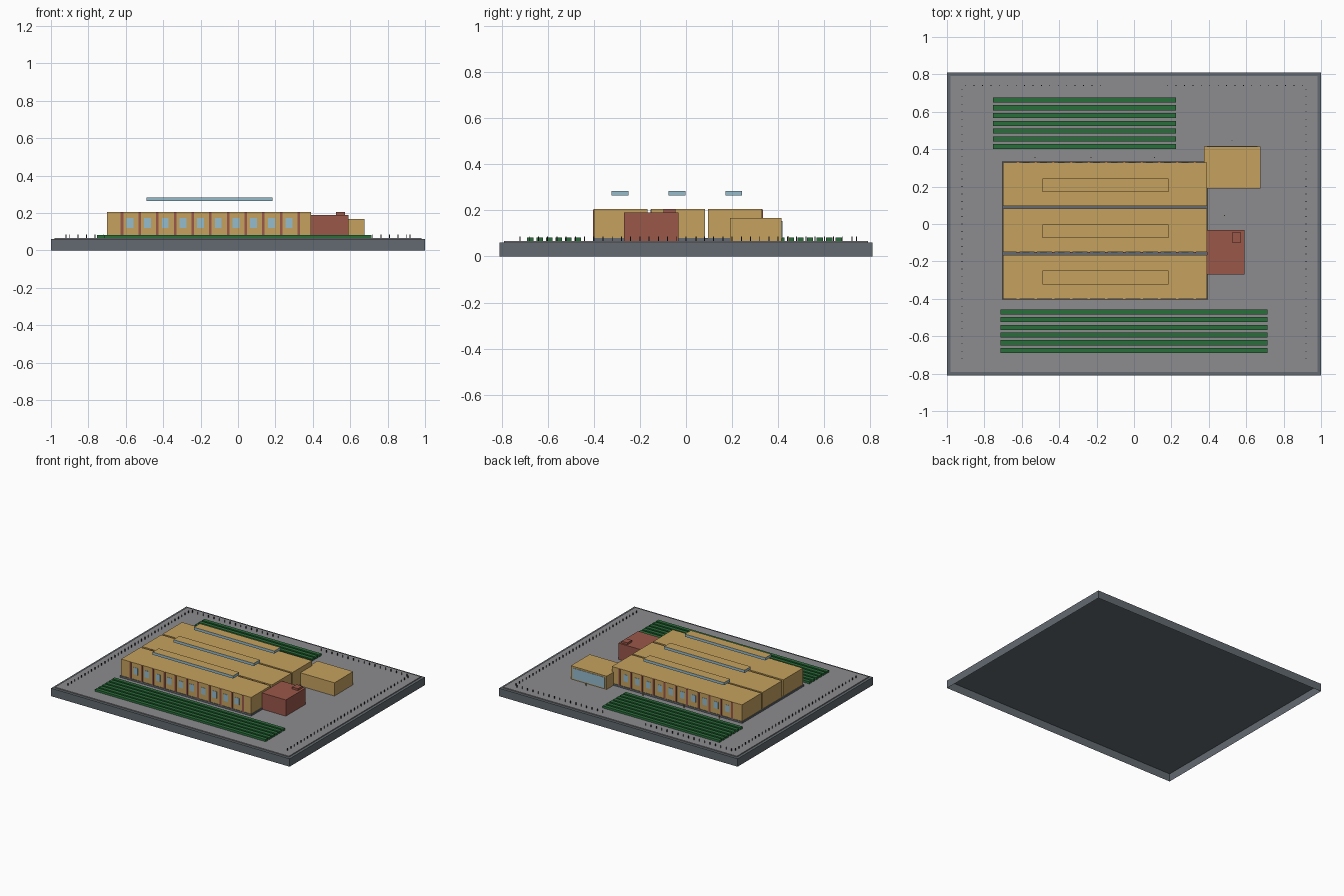
import bpy
import bmesh

old = bpy.data.objects.get("Cube")
if old:
    bpy.data.objects.remove(old, do_unlink=True)


def linear(c):
    c /= 255
    return c / 12.92 if c <= 0.04045 else ((c + 0.055) / 1.055) ** 2.4


def material(name, r, g, b):
    m = bpy.data.materials.new(name)
    m.use_nodes = True
    col = (linear(r), linear(g), linear(b), 1)
    m.diffuse_color = col
    m.node_tree.nodes["Principled BSDF"].inputs["Base Color"].default_value = col
    return m


STONE = material("dark slate", 98, 106, 112)
PAVING = material("paving grey", 140, 139, 143)
TAN = material("ochre wall", 198, 162, 94)
RED = material("red brick", 154, 87, 73)
GLASS = material("pale blue glass", 150, 188, 205)
GREEN = material("hedge green", 42, 110, 58)
IRON = material("dark iron", 45, 46, 50)


def boxes(name, mat, items, open_bottom=False):
    """One object made of boxes given as ((x0, x1), (y0, y1), (z0, z1))."""
    bm = bmesh.new()
    for spans in items:
        cube = bmesh.ops.create_cube(bm, size=1)
        for v in cube["verts"]:
            v.co = [(a + b) / 2 + c * (b - a) for (a, b), c in zip(spans, v.co)]
    if open_bottom:
        bm.normal_update()
        down = [f for f in bm.faces if f.normal.z < -0.5]
        bmesh.ops.delete(bm, geom=down, context='FACES_ONLY')
    mesh = bpy.data.meshes.new(name)
    bm.to_mesh(mesh)
    bm.free()
    ob = bpy.data.objects.new(name, mesh)
    mesh.materials.append(mat)
    bpy.context.collection.objects.link(ob)
    return ob


def around(c, w):
    return (c - w / 2, c + w / 2)


# Hollow base tray and paved ground
boxes("base", STONE, [((-1, 1), (-0.81, 0.81), (0, 0.06))], open_bottom=True)
boxes("paving", PAVING, [((-0.98, 0.98), (-0.79, 0.79), (0.06, 0.067))], open_bottom=True)
GROUND = 0.067

# Three parallel wings on a shared plinth
HALL_X = (-0.70, 0.39)
WINGS = [(-0.40, -0.167), (-0.151, 0.082), (0.096, 0.33)]
boxes("plinth", STONE, [((-0.705, 0.395), (-0.404, 0.334), (GROUND, 0.08))])
for label, span in zip(("front", "middle", "back"), WINGS):
    boxes(label + "_wing", TAN, [(HALL_X, span, (0.08, 0.205))])

# Brick pilasters and windows along the facades
STEP = 0.0945
facades = [("front", WINGS[0][0], -1), ("middle", WINGS[1][0], -1), ("back", WINGS[2][1], 1)]
for label, y, side in facades:
    def plate(t):
        return tuple(sorted((y, y + side * t)))
    boxes(label + "_pilasters", RED,
          [(around(-0.62 + STEP * i, 0.014), plate(0.004), (0.08, 0.204)) for i in range(11)])
    boxes(label + "_windows", GLASS,
          [(around(-0.578 + STEP * i, 0.037), plate(0.002), (0.12, 0.172)) for i in range(10)])

# Raised rooflights: glass sides under an ochre top
for label, y in zip(("front", "middle", "back"), (-0.286, -0.039, 0.207)):
    light = boxes(label + "_rooflight", GLASS, [((-0.49, 0.185), around(y, 0.073), (0.264, 0.284))])
    light.data.materials.append(TAN)
    for f in light.data.polygons:
        f.material_index = 1 if f.normal.z > 0.5 else 0

# Brick block with chimney
boxes("brick_block", RED, [((0.39, 0.59), (-0.27, -0.033), (GROUND, 0.19))])
boxes("chimney", RED, [((0.523, 0.572), (-0.098, -0.045), (0.19, 0.205))])

# Annex with a glazed back wall
boxes("annex", TAN, [((0.375, 0.675), (0.19, 0.415), (GROUND, 0.167))])
boxes("annex_glazing", GLASS, [((0.39, 0.66), (0.415, 0.418), (0.075, 0.155))])

# Hedge rows
boxes("front_hedges", GREEN,
      [((-0.715, 0.715), around(-0.47 - 0.0412 * i, 0.027), (GROUND, 0.083)) for i in range(6)])
boxes("back_hedges", GREEN,
      [((-0.755, 0.225), around(0.414 + 0.0415 * i, 0.027), (GROUND, 0.083)) for i in range(7)])

# Thin fence posts along the sides and the back, with a gate gap behind
spots = [(s * 0.92, -0.72 + 0.04 * i) for s in (-1, 1) for i in range(37)]
spots += [(-0.9 + 0.045 * i, 0.74) for i in range(41) if not -0.16 < -0.9 + 0.045 * i < 0.145]
boxes("fence_posts", IRON,
      [(around(x, 0.004), around(y, 0.004), (GROUND, 0.086)) for x, y in spots])

# Small marker posts beside the doors
markers = [(-0.53, 0.355), (-0.23, 0.355), (0.11, 0.355), (0.525, 0.445), (0.485, 0.045)]
boxes("marker_posts", TAN,
      [(around(x, 0.005), around(y, 0.005), (GROUND, 0.086)) for x, y in markers])
